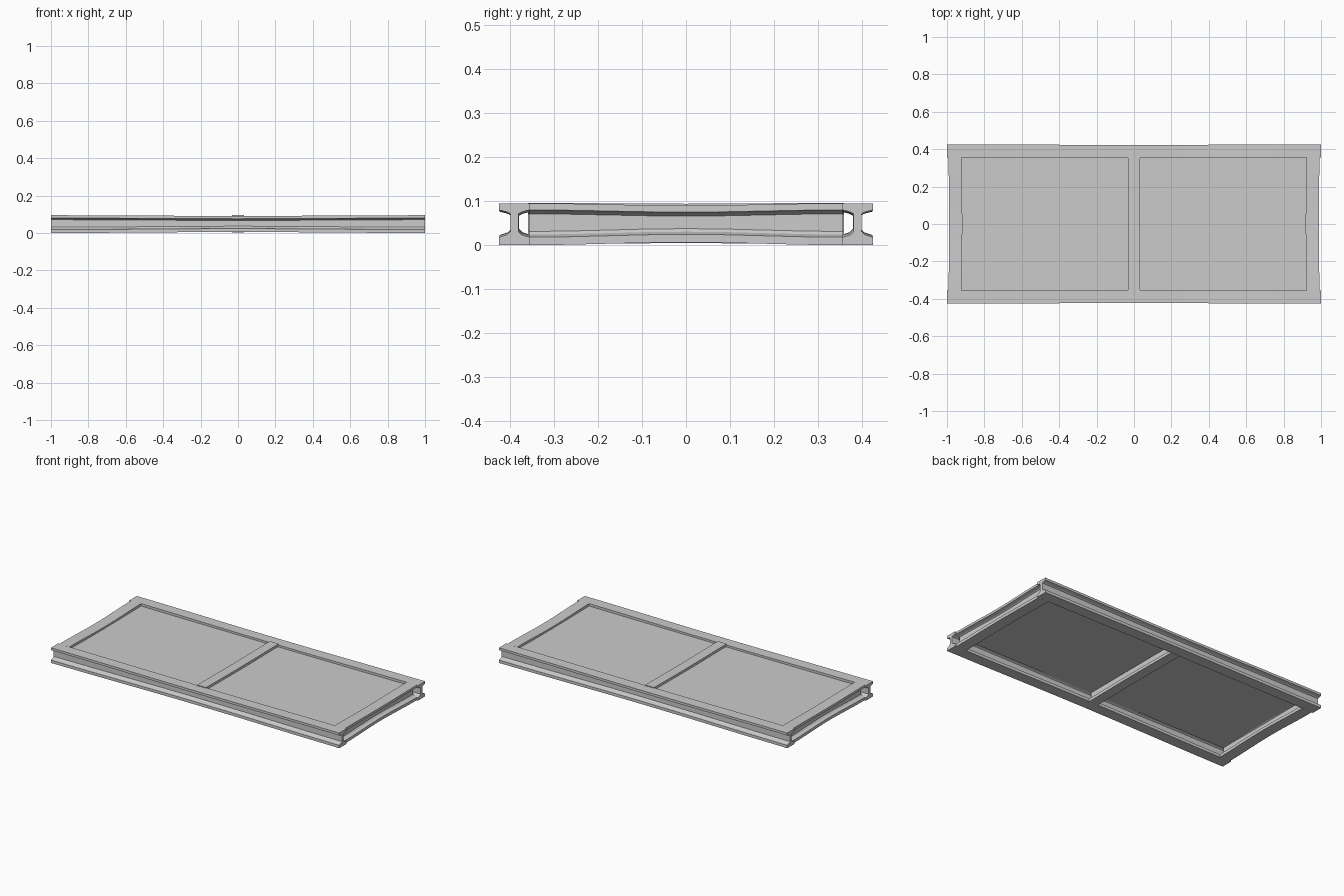
import bpy, bmesh, math
from mathutils import Vector

if "Cube" in bpy.data.objects:
    bpy.data.objects.remove(bpy.data.objects["Cube"])


def i_profile(w, web, z0, z1):
    # closed I-beam section with tapered flanges: (sideways, height)
    h = w / 2
    right = [(h, z0), (h, z0 + 0.018), (web + 0.007, z0 + 0.024), (web, z0 + 0.031),
             (web, z1 - 0.024), (web + 0.007, z1 - 0.020), (h, z1 - 0.015), (h, z1)]
    return right + [(-a, b) for a, b in reversed(right)]


def beam(name, along, offset, half_len, w, z0=0.0, z1=0.095, web=0.009, pinch=0.0, bow=0.0, cuts=8):
    # sweep the section along an axis, slightly worn towards the middle
    bm = bmesh.new()
    prof = i_profile(w, web, z0, z1)
    rings = []
    for i in range(cuts + 1):
        t = -1 + 2 * i / cuts
        k = 0.5 + 0.5 * math.cos(math.pi * t)
        ring = []
        for a, b in prof:
            mid = (z0 + z1) / 2
            z = b + (-pinch if b > mid else pinch * 1.3) * k
            side = offset + a - math.copysign(bow * k, offset)
            co = (t * half_len, side, z) if along == 'X' else (side, t * half_len, z)
            ring.append(bm.verts.new(Vector(co)))
        rings.append(ring)
    n = len(prof)
    for r0, r1 in zip(rings, rings[1:]):
        for j in range(n):
            bm.faces.new((r0[j], r0[(j + 1) % n], r1[(j + 1) % n], r1[j]))
    bm.faces.new(rings[0])
    bm.faces.new(rings[-1])
    bmesh.ops.recalc_face_normals(bm, faces=bm.faces)
    me = bpy.data.meshes.new(name)
    bm.to_mesh(me)
    bm.free()
    ob = bpy.data.objects.new(name, me)
    bpy.context.collection.objects.link(ob)
    return ob


def plate(name, x0, x1, y0, y1, z0, z1):
    bpy.ops.mesh.primitive_cube_add(size=1, location=((x0 + x1) / 2, (y0 + y1) / 2, (z0 + z1) / 2))
    ob = bpy.context.object
    ob.name = name
    ob.scale = (x1 - x0, y1 - y0, z1 - z0)
    return ob


# long side beams
for s, label in ((-1, "front"), (1, "back")):
    beam(label + "_side_beam", 'X', s * 0.39, 1.0, 0.07, pinch=0.004, bow=0.002)

# end beams, set in a little from the tips of the side beams
for s, label in ((-1, "left"), (1, "right")):
    beam(label + "_end_beam", 'Y', s * 0.956, 0.357, 0.07, pinch=0.005, bow=0.003)

# middle cross beam
beam("middle_beam", 'Y', 0.0, 0.359, 0.062, z0=0.002, z1=0.096, pinch=0.002)

# recessed deck panels between the beams
for s, label in ((-1, "left"), (1, "right")):
    a, b = sorted((s * 0.008, s * 0.948))
    plate(label + "_deck_panel", a, b, -0.358, 0.358, 0.070, 0.079)
